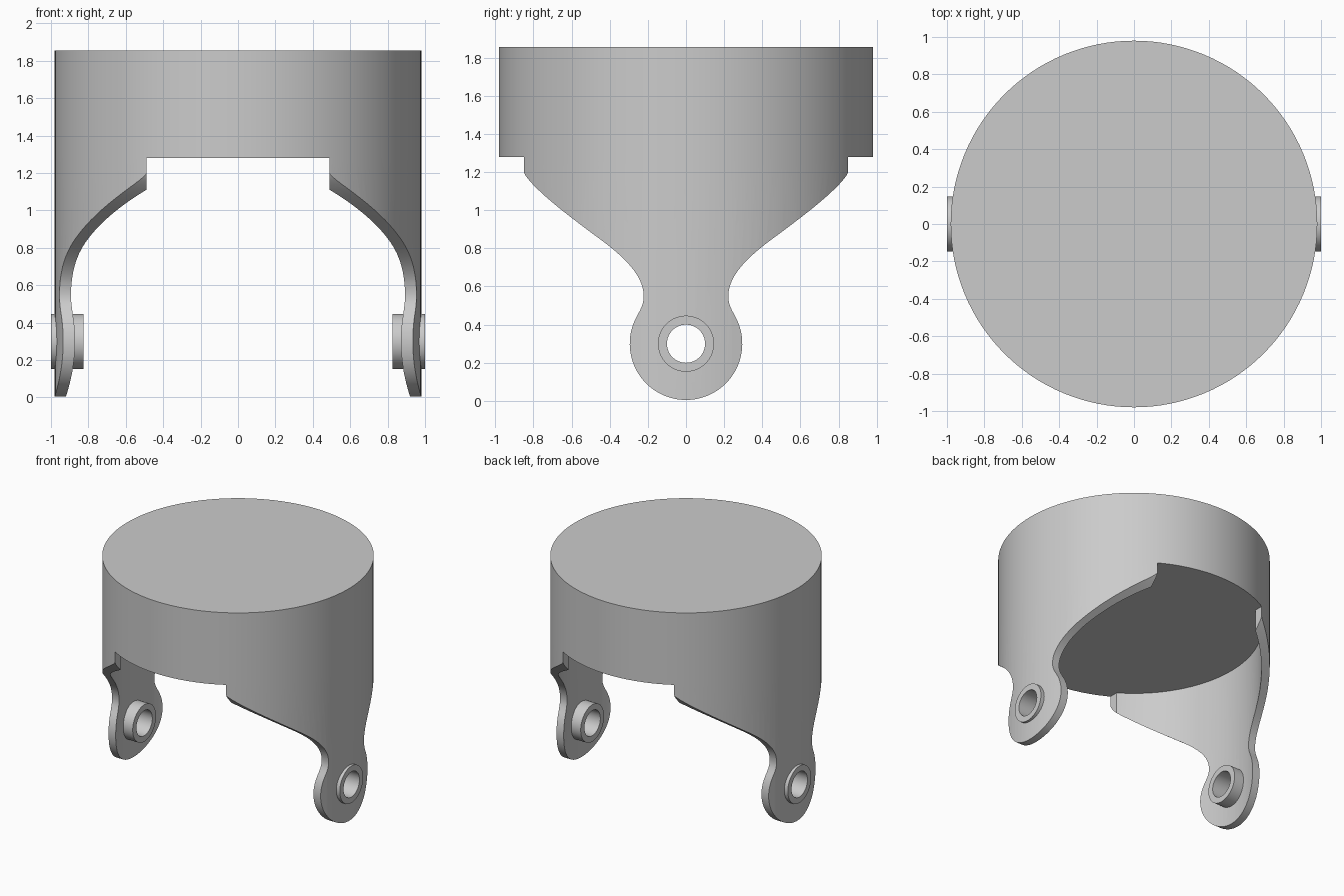
import bpy, bmesh, math
from mathutils import Matrix, Vector
from mathutils.geometry import interpolate_bezier

cube = bpy.data.objects.get("Cube")
if cube:
    bpy.data.objects.remove(cube, do_unlink=True)

RADIUS, INNER, TOP, STEP = 0.98, 0.92, 1.855, 1.28
HOLE_Z, EAR, BOSS, BORE = 0.30, 0.295, 0.147, 0.10
SEGS = 128

grey = bpy.data.materials.new("plain grey")
grey.use_nodes = True
grey.diffuse_color = (0.6, 0.6, 0.6, 1)
grey.node_tree.nodes["Principled BSDF"].inputs["Base Color"].default_value = (0.6, 0.6, 0.6, 1)


def make_object(name, bm):
    bmesh.ops.recalc_face_normals(bm, faces=bm.faces)
    mesh = bpy.data.meshes.new(name)
    bm.to_mesh(mesh)
    bm.free()
    mesh.materials.append(grey)
    obj = bpy.data.objects.new(name, mesh)
    bpy.context.collection.objects.link(obj)
    return obj


def cylinder(name, radius, low, high):
    bm = bmesh.new()
    bmesh.ops.create_cone(bm, cap_ends=True, segments=SEGS, radius1=radius, radius2=radius,
                          depth=high - low, matrix=Matrix.Translation((0, 0, (low + high) / 2)))
    return make_object(name, bm)


def tube(name, outer, inner, low, high, segs):
    """Ring with a rectangular section, spun around z."""
    bm = bmesh.new()
    section = [(outer, low), (outer, high), (inner, high), (inner, low)]
    rings = []
    for i in range(segs):
        a = math.tau * i / segs
        rings.append([bm.verts.new((r * math.cos(a), r * math.sin(a), z)) for r, z in section])
    for i, ring in enumerate(rings):
        nxt = rings[(i + 1) % segs]
        for j in range(4):
            k = (j + 1) % 4
            bm.faces.new((ring[j], nxt[j], nxt[k], ring[k]))
    return make_object(name, bm)


def prism(name, outline, x0, x1):
    """Extrude a (y, z) outline along x."""
    bm = bmesh.new()
    face = bm.faces.new([bm.verts.new((x0, y, z)) for y, z in outline])
    grown = bmesh.ops.extrude_face_region(bm, geom=[face])["geom"]
    bmesh.ops.translate(bm, vec=(x1 - x0, 0, 0),
                        verts=[v for v in grown if isinstance(v, bmesh.types.BMVert)])
    return make_object(name, bm)


def boolean(obj, cutter, operation):
    mod = obj.modifiers.new(operation.lower(), "BOOLEAN")
    mod.object, mod.operation, mod.solver = cutter, operation, "EXACT"
    bpy.context.view_layer.objects.active = obj
    bpy.ops.object.modifier_apply(modifier=mod.name)
    bpy.data.objects.remove(cutter, do_unlink=True)


def smooth(obj):
    bpy.ops.object.select_all(action="DESELECT")
    obj.select_set(True)
    bpy.context.view_layer.objects.active = obj
    bpy.ops.object.shade_smooth_by_angle(angle=math.radians(30))


def arm_outline():
    """Wide shoulder, narrow neck and round ear, mirrored in y."""
    tip = math.radians(28.5)
    ear_y, ear_z = EAR * math.cos(tip), HOLE_Z + EAR * math.sin(tip)
    curves = [
        [(0.84, 1.18), (0.77, 1.08), (0.56, 0.93), (0.42, 0.825)],
        [(0.42, 0.825), (0.31, 0.74), (0.222, 0.65), (0.222, 0.55)],
        [(0.222, 0.55), (0.222, 0.51), (ear_y - 0.025, ear_z + 0.046), (ear_y, ear_z)],
    ]
    side = [(0.85, STEP), (0.85, 1.20)]
    for c in curves:
        pts = interpolate_bezier(*[Vector((y, z, 0)) for y, z in c], 16)
        side += [(p.x, p.y) for p in pts[:-1]]
    steps = 32
    for i in range(steps):
        a = tip - (tip + math.pi / 2) * i / steps
        side.append((EAR * math.cos(a), HOLE_Z + EAR * math.sin(a)))
    return side + [(0, HOLE_Z - EAR)] + [(-y, z) for y, z in reversed(side)]


# Solid round cap
smooth(cylinder("cap", RADIUS, STEP, TOP))

for label, s in (("left", 1), ("right", -1)):
    # Curved arm: slice of a shell trimmed to the outline, with a pivot hole
    arm = tube(label + "_arm", RADIUS, INNER, -0.1, STEP + 0.1, SEGS)
    boolean(arm, prism("trim", arm_outline(), s * 0.49, s * 1.2), "INTERSECT")
    drill = cylinder("drill", (BOSS + BORE) / 2, 0.5, 1.3)
    turn = Matrix.Translation((0, 0, HOLE_Z)) @ Matrix.Rotation(s * math.pi / 2, 4, "Y")
    drill.data.transform(turn)
    boolean(arm, drill, "DIFFERENCE")
    smooth(arm)

    # Pivot bushing through the ear
    bushing = tube(label + "_bushing", BOSS, BORE, 0.825, 1.0, 64)
    bushing.data.transform(turn)
    smooth(bushing)
